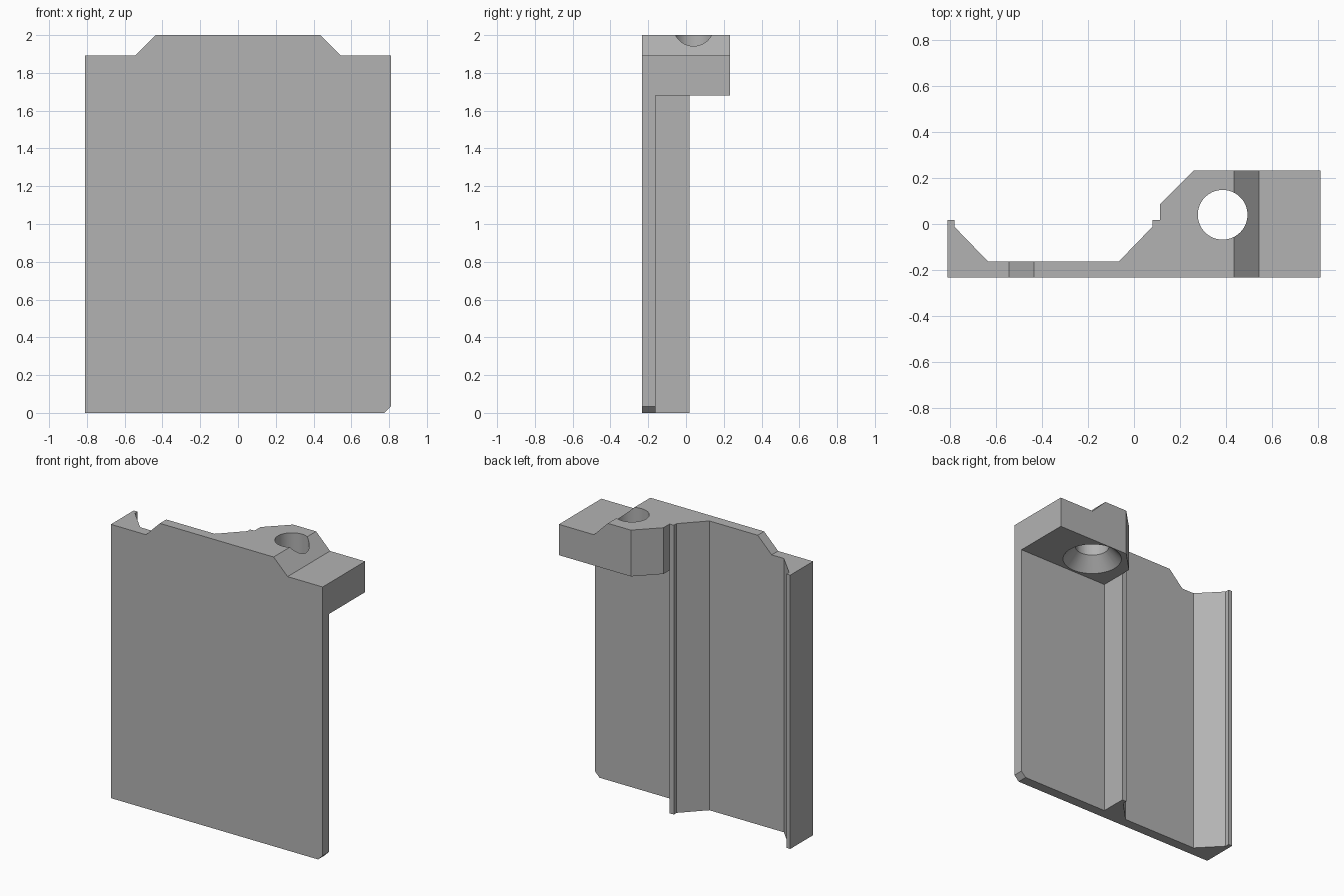
import bpy, bmesh
from mathutils import Vector

cube = bpy.data.objects.get("Cube")
if cube:
    bpy.data.objects.remove(cube, do_unlink=True)

grey = bpy.data.materials.new("plain grey")
grey.use_nodes = True
colour = (0.45, 0.45, 0.45, 1)
grey.diffuse_color = colour
grey.node_tree.nodes["Principled BSDF"].inputs["Base Color"].default_value = colour


def prism(name, points, offset):
    """Extrude a closed 3D outline along an offset."""
    bm = bmesh.new()
    face = bm.faces.new([bm.verts.new(p) for p in points])
    new = bmesh.ops.extrude_face_region(bm, geom=[face])["geom"]
    moved = [v for v in new if isinstance(v, bmesh.types.BMVert)]
    bmesh.ops.translate(bm, verts=moved, vec=Vector(offset))
    bmesh.ops.recalc_face_normals(bm, faces=bm.faces)
    mesh = bpy.data.meshes.new(name)
    bm.to_mesh(mesh)
    bm.free()
    mesh.materials.append(grey)
    obj = bpy.data.objects.new(name, mesh)
    bpy.context.collection.objects.link(obj)
    return obj


def cone(name, r_low, r_high, z_low, z_high):
    """Cone or cylinder cutter on the screw hole axis."""
    bpy.ops.mesh.primitive_cone_add(vertices=64, radius1=r_low, radius2=r_high,
                                    depth=z_high - z_low,
                                    location=(0.385, 0.04, (z_low + z_high) / 2))
    obj = bpy.context.object
    obj.name = name
    obj.data.materials.append(grey)
    return obj


def cut(target, cutter, operation="DIFFERENCE"):
    """Apply a boolean and remove its cutter."""
    cutter.hide_render = True
    mod = target.modifiers.new("cut", "BOOLEAN")
    mod.operation, mod.object, mod.solver = operation, cutter, "EXACT"
    bpy.context.view_layer.objects.active = target
    bpy.ops.object.modifier_apply(modifier=mod.name)
    bpy.data.objects.remove(cutter, do_unlink=True)


# Plan outline: front plate, two dovetail ribs and the mounting block
plan = [(-.81, -.232), (.81, -.232), (.81, .232), (.26, .232), (.113, .085),
        (.113, .018), (.08, .018), (.08, -.012), (-.065, -.162),
        (-.635, -.162), (-.78, -.012), (-.78, .018), (-.81, .018)]
body = prism("mounting_plate", [(x, y, 0) for x, y in plan], (0, 0, 2))

# Open space beneath the mounting block
under = [(.113, -.162), (1, -.162), (1, .5), (.113, .5)]
cut(body, prism("block_clearance", [(x, y, -.5) for x, y in under], (0, 0, 2.18)))

# Front silhouette: stepped top edge and one clipped bottom corner
front = [(-1, -.1), (.675, -.1), (.91, .135), (1, .135), (1, 1.893), (.542, 1.893),
         (.435, 2), (.335, 2.1), (-.335, 2.1), (-.435, 2), (-.542, 1.893), (-1, 1.893)]
cut(body, prism("front_silhouette", [(x, -1, z) for x, z in front], (0, 2, 0)),
    "INTERSECT")

# Screw hole, countersunk from below
cut(body, cone("hole_cutter", .108, .108, 1.6, 2.1))
cut(body, cone("countersink_cutter", .197, .106, 1.67, 1.773))

# Flat faces with a smooth hole wall
bpy.ops.object.select_all(action="DESELECT")
body.select_set(True)
bpy.context.view_layer.objects.active = body
bpy.ops.object.shade_smooth_by_angle(angle=0.35)
